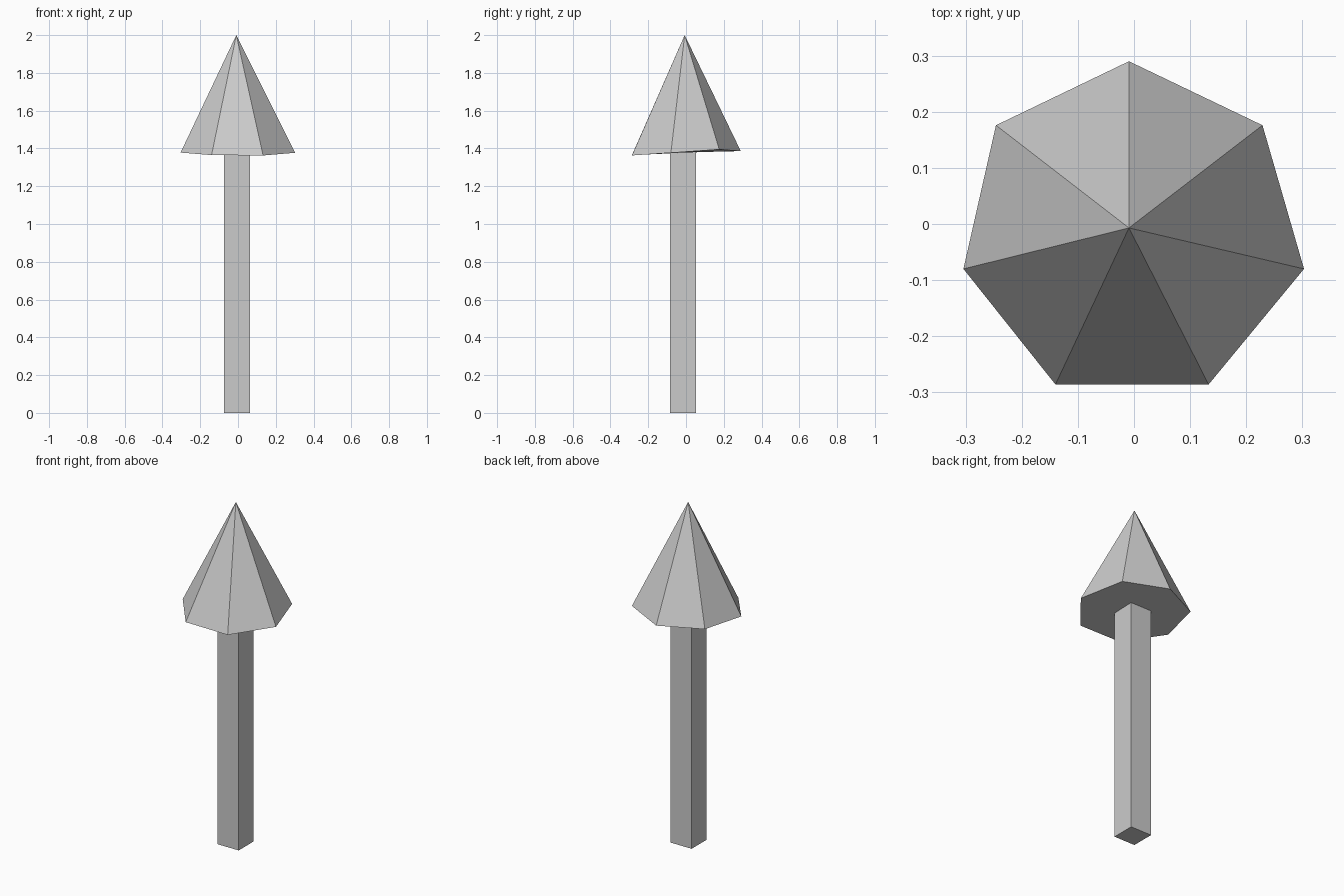
import bpy
import bmesh

if "Cube" in bpy.data.objects:
    bpy.data.objects.remove(bpy.data.objects["Cube"])


def make_object(name, bm):
    bmesh.ops.recalc_face_normals(bm, faces=bm.faces)
    mesh = bpy.data.meshes.new(name)
    bm.to_mesh(mesh)
    bm.free()
    obj = bpy.data.objects.new(name, mesh)
    bpy.context.collection.objects.link(obj)
    return obj


# Square post, running just into the underside of the head
bpy.ops.mesh.primitive_cube_add(size=1, location=(-0.005, -0.016, 0.69))
shaft = bpy.context.object
shaft.name = "shaft"
shaft.scale = (0.138, 0.138, 1.38)

# Seven-sided pointed head with a slightly uneven, tilted rim
rim = [
    (-0.009, 0.290, 1.386), (-0.246, 0.176, 1.385), (-0.304, -0.080, 1.378),
    (-0.140, -0.286, 1.365), (0.133, -0.286, 1.363), (0.303, -0.080, 1.377),
    (0.229, 0.176, 1.395),
]
bm = bmesh.new()
tip = bm.verts.new((-0.009, -0.007, 2.0))
ring = [bm.verts.new(p) for p in rim]
for i, v in enumerate(ring):
    bm.faces.new((v, ring[(i + 1) % len(ring)], tip))
bm.faces.new(ring[::-1])
make_object("pointed_head", bm)
